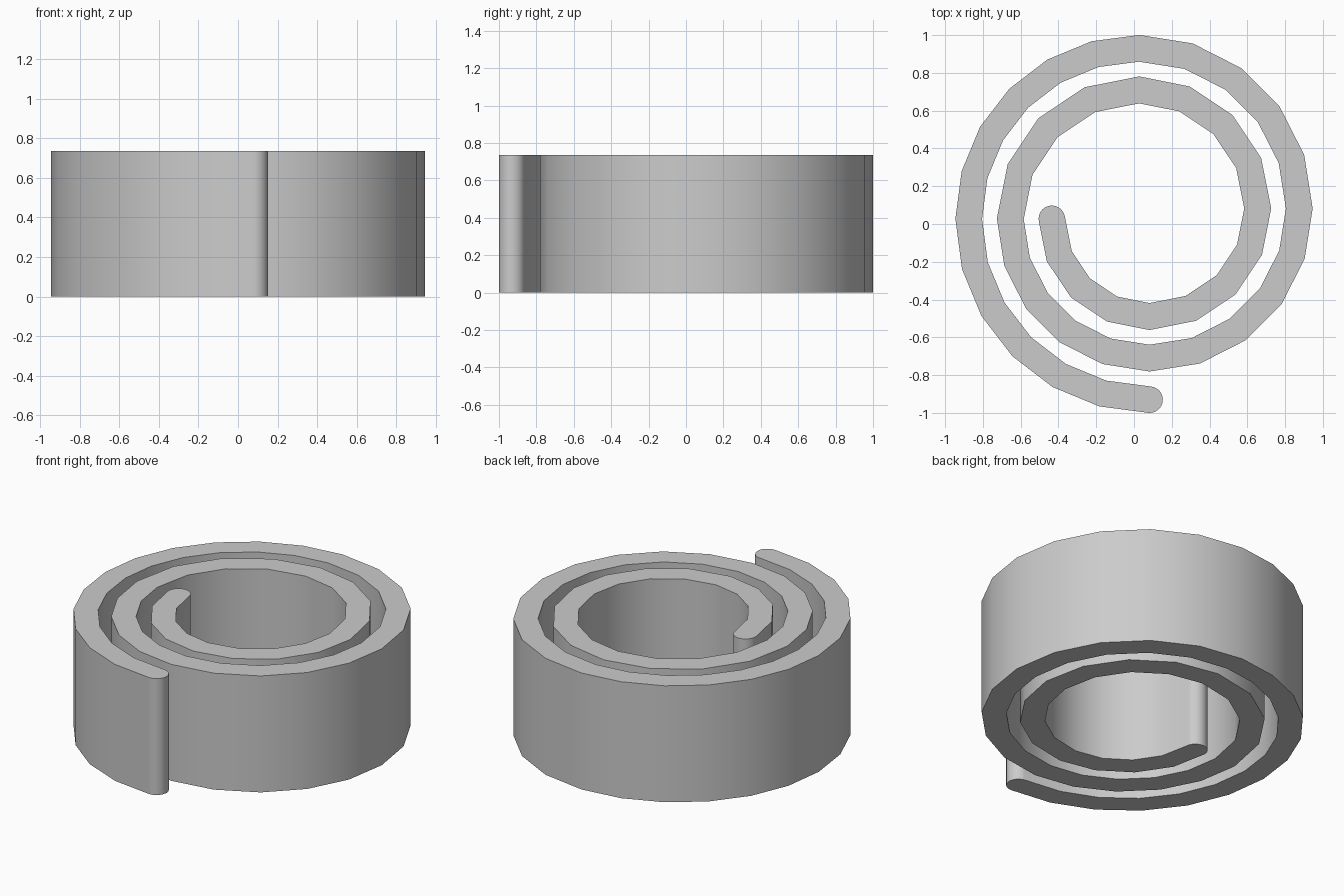
import bpy, bmesh, math
from mathutils import Vector

STEP = 0.055         # radius lost on every quarter turn
HALF = 0.07          # half the strip thickness
HEIGHT = 0.735
SEGMENTS = [6, 6, 5, 5, 5, 4, 4, 4, 4]   # sides in each quarter turn
CAP_SIDES = 16

cube = bpy.data.objects.get("Cube")
if cube:
    bpy.data.objects.remove(cube, do_unlink=True)


def polar(angle):
    return Vector((math.cos(angle), math.sin(angle)))


def spiral_path():
    """Centre line made of quarter arcs, each a little tighter than the last."""
    centre, radius, angle = Vector((0.0825, 0.0275)), 0.9575, -math.pi / 2
    points = [centre + radius * polar(angle)]
    for count in SEGMENTS:
        for i in range(1, count + 1):
            points.append(centre + radius * polar(angle - math.pi / 2 * i / count))
        angle -= math.pi / 2
        centre = centre + STEP * polar(angle)
        radius -= STEP
    return points


def side_offset(points, i):
    """Mitred offset to the outer side of the path at point i."""
    normals = []
    for a, b in ((i - 1, i), (i, i + 1)):
        if a >= 0 and b < len(points):
            d = (points[b] - points[a]).normalized()
            normals.append(Vector((-d.y, d.x)))
    mid = sum(normals, Vector((0, 0))).normalized()
    return mid * HALF / mid.dot(normals[0])


path = spiral_path()
offsets = [side_offset(path, i) for i in range(len(path))]
bm = bmesh.new()


def vert(p):
    return bm.verts.new((p.x, p.y, 0))


# Strip between the two offset edges
outer = [vert(p + o) for p, o in zip(path, offsets)]
inner = [vert(p - o) for p, o in zip(path, offsets)]
for i in range(len(path) - 1):
    bm.faces.new((outer[i], outer[i + 1], inner[i + 1], inner[i]))


# Half-round ends
def round_end(i, first, last, offset):
    start = math.atan2(offset.y, offset.x)
    arc = [vert(path[i] + HALF * polar(start + math.pi * k / CAP_SIDES))
           for k in range(1, CAP_SIDES)]
    bm.faces.new([first] + arc + [last])


round_end(0, outer[0], inner[0], offsets[0])
round_end(-1, inner[-1], outer[-1], -offsets[-1])

# Raise the flat outline into a wall
result = bmesh.ops.extrude_face_region(bm, geom=bm.faces[:])
top = [g for g in result["geom"] if isinstance(g, bmesh.types.BMVert)]
bmesh.ops.translate(bm, verts=top, vec=(0, 0, HEIGHT))
bmesh.ops.recalc_face_normals(bm, faces=bm.faces[:])

mesh = bpy.data.meshes.new("spiral_strip")
bm.to_mesh(mesh)
bm.free()
strip = bpy.data.objects.new("spiral_strip", mesh)
bpy.context.collection.objects.link(strip)

# Plain grey material
grey = bpy.data.materials.new("light_grey")
grey.use_nodes = True
colour = (0.6, 0.6, 0.6, 1)
grey.diffuse_color = colour
for node in grey.node_tree.nodes:
    if node.type == "BSDF_PRINCIPLED":
        node.inputs["Base Color"].default_value = colour
mesh.materials.append(grey)

# Smooth walls, crisp rims
bpy.ops.object.select_all(action="DESELECT")
strip.select_set(True)
bpy.context.view_layer.objects.active = strip
bpy.ops.object.shade_smooth_by_angle(angle=math.radians(30))
